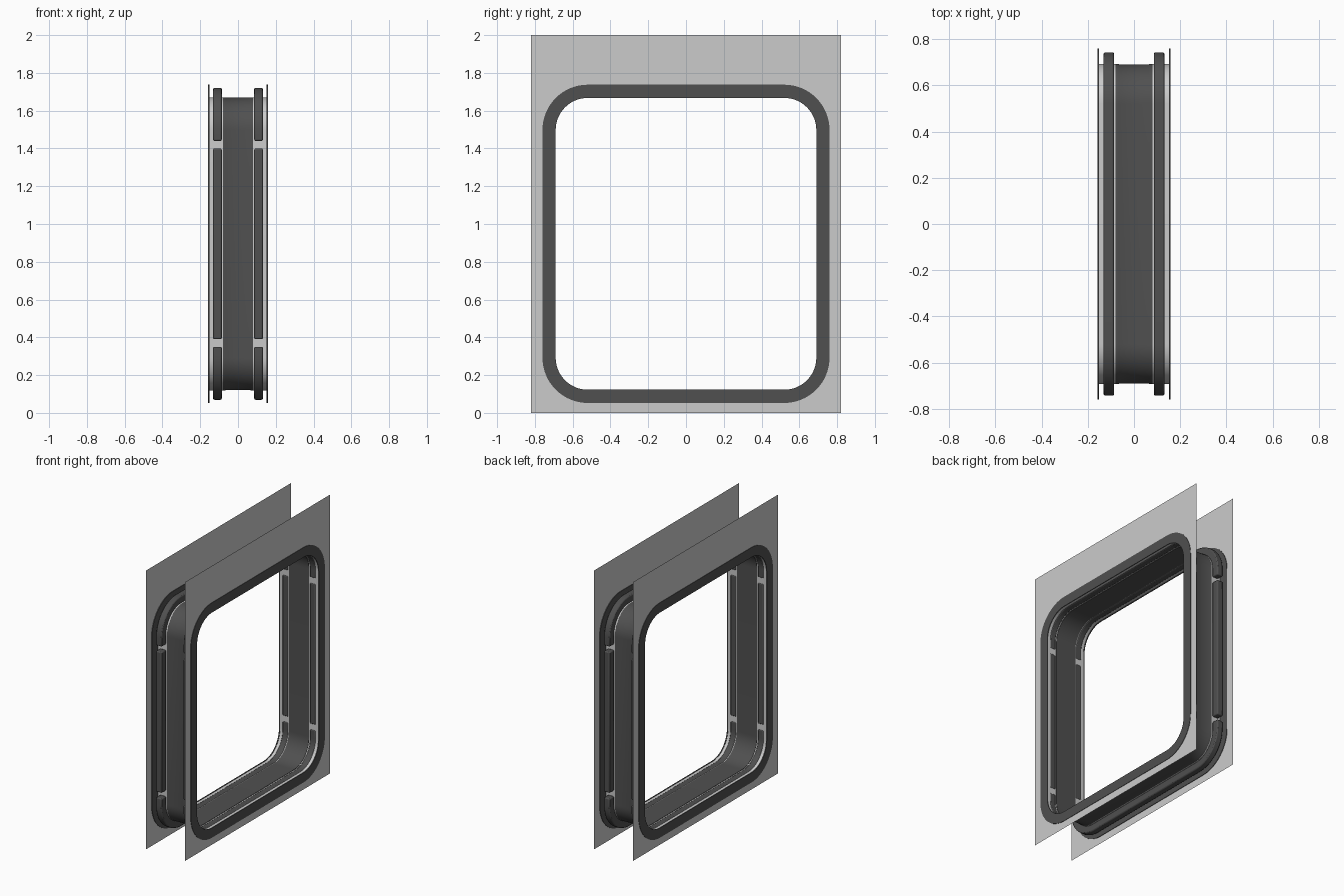
import bpy, bmesh, math

if "Cube" in bpy.data.objects:
    bpy.data.objects.remove(bpy.data.objects["Cube"])

CY, ZC, CZ, R = 0.52, 0.895, 0.6025, 0.17   # corner centres and inner radius
N = 16                                      # steps per rounded corner

dark = bpy.data.materials.new("dark_rubber")
dark.diffuse_color = (0.08, 0.08, 0.08, 1)
dark.use_nodes = True
dark.node_tree.nodes["Principled BSDF"].inputs["Base Color"].default_value = dark.diffuse_color


def arc(q):
    """Stations (centre y, centre z, angle) round corner q, from q*90 degrees."""
    y = CY if q in (0, 3) else -CY
    z = ZC + (CZ if q in (0, 1) else -CZ)
    return [(y, z, math.pi / 2 * (q + i / N)) for i in range(N + 1)]


FULL = arc(0) + arc(1) + arc(2) + arc(3)


def place(x, off, st):
    y, z, a = st
    return (x, y + math.cos(a) * (R + off), z + math.sin(a) * (R + off))


def finish(bm, name, mat=None, bevel=0):
    bmesh.ops.recalc_face_normals(bm, faces=bm.faces)
    me = bpy.data.meshes.new(name)
    bm.to_mesh(me)
    bm.free()
    ob = bpy.data.objects.new(name, me)
    bpy.context.collection.objects.link(ob)
    if mat:
        me.materials.append(mat)
    bpy.ops.object.select_all(action='DESELECT')
    ob.select_set(True)
    bpy.context.view_layer.objects.active = ob
    bpy.ops.object.shade_smooth_by_angle(angle=math.radians(35))
    if bevel:
        m = ob.modifiers.new("bevel", 'BEVEL')
        m.width, m.segments = bevel, 2
        m.limit_method, m.angle_limit = 'ANGLE', math.radians(40)
    return ob


def sweep(name, profile, stations, closed=True, solid=True, mat=None, bevel=0):
    """Sweep a profile of (x, outward offset) points along the frame path."""
    bm = bmesh.new()
    rows = [[bm.verts.new(place(x, o, s)) for x, o in profile] for s in stations]
    k = len(profile)
    pairs = list(zip(rows, rows[1:])) + ([(rows[-1], rows[0])] if closed else [])
    for a, b in pairs:
        for i in range(k if solid else k - 1):
            j = (i + 1) % k
            bm.faces.new((a[i], a[j], b[j], b[i]))
    if solid and not closed:
        bm.faces.new(rows[0])
        bm.faces.new(rows[-1])
    return finish(bm, name, mat, bevel)


def box(x0, x1, o0, o1):
    return [(x0, o0), (x1, o0), (x1, o1), (x0, o1)]


def panel(name, x):
    """Flat rectangular sheet with a rounded opening."""
    bm = bmesh.new()
    rect = [(x, -0.82, 0), (x, 0.82, 0), (x, 0.82, 2), (x, -0.82, 2)]
    for loop in (rect, [place(x, 0.066, s) for s in FULL]):
        vs = [bm.verts.new(p) for p in loop]
        for i, v in enumerate(vs):
            bm.edges.new((v, vs[(i + 1) % len(vs)]))
    bmesh.ops.triangle_fill(bm, edges=bm.edges[:], use_beauty=True)
    return finish(bm, name)


# centre band with slightly raised rims
sweep("centre_band", [(-0.08, 0), (0.08, 0), (0.08, 0.003), (0.068, 0.003),
                      (0.066, 0.0), (0.064, 0.002), (-0.064, 0.002), (-0.066, 0.0),
                      (-0.068, 0.003), (-0.08, 0.003)][:3] +
      [(0.068, 0.003), (0.064, 0.0015), (-0.064, 0.0015), (-0.068, 0.003), (-0.08, 0.003)],
      FULL, mat=dark)

# cushion paths: upper and lower U shapes and the two straight sides
G0, G1 = 0.505, 0.545                       # gap edges, from mid height
PADS = {
    "upper_pad": [(CY, ZC + G1, 0)] + arc(0) + arc(1) + [(-CY, ZC + G1, math.pi)],
    "lower_pad": [(-CY, ZC - G1, math.pi)] + arc(2) + arc(3) + [(CY, ZC - G1, 2 * math.pi)],
    "right_pad": [(CY, ZC - G0, 0), (CY, ZC + G0, 0)],
    "left_pad": [(-CY, ZC - G0, math.pi), (-CY, ZC + G0, math.pi)],
}

for side, s in (("near", 1), ("far", -1)):
    panel(side + "_panel", s * 0.155)
    # flange round the opening
    sweep(side + "_flange", box(s * 0.151, s * 0.158, 0, 0.07), FULL, mat=dark)
    # thin grey sleeve from the band to the flange
    sweep(side + "_sleeve", [(s * 0.078, 0.003), (s * 0.153, 0.003)], FULL, solid=False)
    # segmented cushions
    for name, path in PADS.items():
        sweep(side + "_" + name, box(s * 0.086, s * 0.132, 0.0005, 0.053), path,
              closed=False, mat=dark, bevel=0.007)
